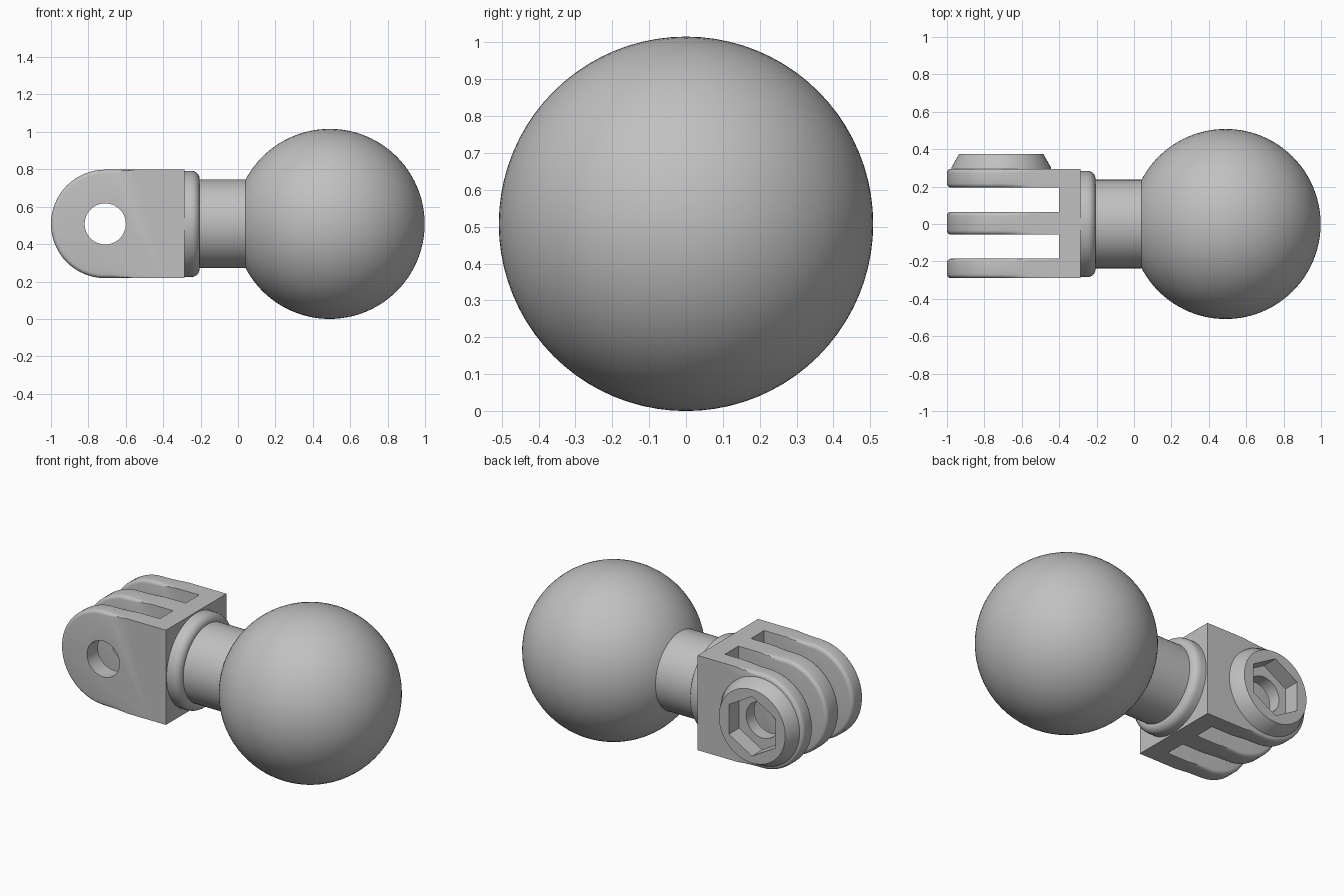
import bpy, bmesh
from math import sin, cos, pi, radians

cube = bpy.data.objects.get("Cube")
if cube:
    bpy.data.objects.remove(cube, do_unlink=True)

AXIS_Z = 0.508      # height of the main axis
PIVOT_X = -0.71     # centre of the bolt hole
SLOT_X = -0.40      # where the fingers meet the block
HALF = 0.29         # half height of the fork

grey = bpy.data.materials.new("grey plastic")
grey.use_nodes = True
colour = (0.53, 0.53, 0.53, 1)
grey.diffuse_color = colour
grey.node_tree.nodes["Principled BSDF"].inputs["Base Color"].default_value = colour


def loft(name, rings):
    """Skin a list of equal closed rings and cap both ends."""
    bm = bmesh.new()
    loops = [[bm.verts.new(p) for p in ring] for ring in rings]
    n = len(loops[0])
    for a, b in zip(loops, loops[1:]):
        for i in range(n):
            j = (i + 1) % n
            bm.faces.new((a[i], a[j], b[j], b[i]))
    bm.faces.new(loops[0])
    bm.faces.new(loops[-1])
    bmesh.ops.recalc_face_normals(bm, faces=bm.faces)
    mesh = bpy.data.meshes.new(name)
    bm.to_mesh(mesh)
    bm.free()
    mesh.materials.append(grey)
    obj = bpy.data.objects.new(name, mesh)
    bpy.context.collection.objects.link(obj)
    return obj


def lathe(name, axis, profile, sides=64):
    """Turn (position, radius) pairs round the main axis or the bolt axis."""
    rings = []
    for pos, r in profile:
        ring = []
        for i in range(sides):
            a = 2 * pi * i / sides
            u, v = r * sin(a), AXIS_Z + r * cos(a)
            ring.append((pos, u, v) if axis == "x" else (PIVOT_X + u, pos, v))
        rings.append(ring)
    return loft(name, rings)


def finger(name, y0, y1, fillet=0.022, steps=4):
    """Round-ended plate whose edge fillet fades out along the straights."""
    outline = [(SLOT_X, HALF, 0, 1, 0)]
    straights = [(-0.55, 0), (-0.60, 0.3), (-0.65, 0.75)]
    outline += [(x, HALF, 0, 1, w) for x, w in straights]
    for i in range(33):
        a = pi / 2 + pi * i / 32
        outline.append((PIVOT_X + HALF * cos(a), HALF * sin(a), cos(a), sin(a), 1))
    outline += [(x, -HALF, 0, -1, w) for x, w in reversed(straights)]
    outline.append((SLOT_X, -HALF, 0, -1, 0))
    levels = []
    for k in range(steps + 1):
        t = pi / 2 * k / steps
        levels.append((fillet * (1 - cos(t)), fillet * (1 - sin(t))))
    slices = [(y0 + d, s) for d, s in levels]
    slices += [(y1 - d, s) for d, s in reversed(levels)]
    return loft(name, [[(x - nx * s * w, y, AXIS_Z + z - nz * s * w)
                        for x, z, nx, nz, w in outline] for y, s in slices])


def cut(obj, cutter):
    mod = obj.modifiers.new("cut", "BOOLEAN")
    mod.operation = "DIFFERENCE"
    mod.solver = "EXACT"
    mod.object = cutter
    bpy.context.view_layer.objects.active = obj
    bpy.ops.object.modifier_apply(modifier=mod.name)


# Ball, neck and rounded collar along the main axis
parts = [
    lathe("ball", "x", [(0.49 - 0.508 * cos(a), 0.508 * sin(a))
                        for a in (radians(0.5 + 179 * i / 48) for i in range(49))], 80),
    lathe("neck", "x", [(-0.25, 0.237), (0.06, 0.237)]),
    lathe("collar", "x", [(-0.29, 0.284), (-0.255, 0.284)]
          + [(-0.25 + 0.045 * sin(a), 0.239 + 0.045 * cos(a))
             for a in (radians(15 * i) for i in range(1, 7))]),
]

# Block that carries the fingers
parts.append(loft("fork_block", [[(x, y, AXIS_Z + z) for y, z in
             ((-HALF, -HALF), (0.295, -HALF), (0.295, HALF), (-HALF, HALF))]
             for x in (SLOT_X, -0.285)]))

# Three fingers and the tapered nut boss, drilled for the bolt
fingers = [finger("front_finger", -HALF, -0.185),
           finger("middle_finger", -0.057, 0.065),
           finger("back_finger", 0.195, 0.295)]
boss = lathe("nut_boss", "y", [(0.285, 0.268), (0.305, 0.265), (0.375, 0.225)])
hole = lathe("hole_cutter", "y", [(-0.5, 0.11), (0.5, 0.11)], 48)
pocket = lathe("nut_cutter", "y", [(0.275, 0.182), (0.5, 0.182)], 6)
for part in fingers:
    cut(part, hole)
for part in (fingers[2], boss):
    cut(part, pocket)
for cutter in (hole, pocket):
    bpy.data.objects.remove(cutter, do_unlink=True)

# Smooth round surfaces, keep hard edges
for part in parts + fingers + [boss]:
    bpy.ops.object.select_all(action="DESELECT")
    part.select_set(True)
    bpy.context.view_layer.objects.active = part
    bpy.ops.object.shade_smooth_by_angle(angle=radians(28))
